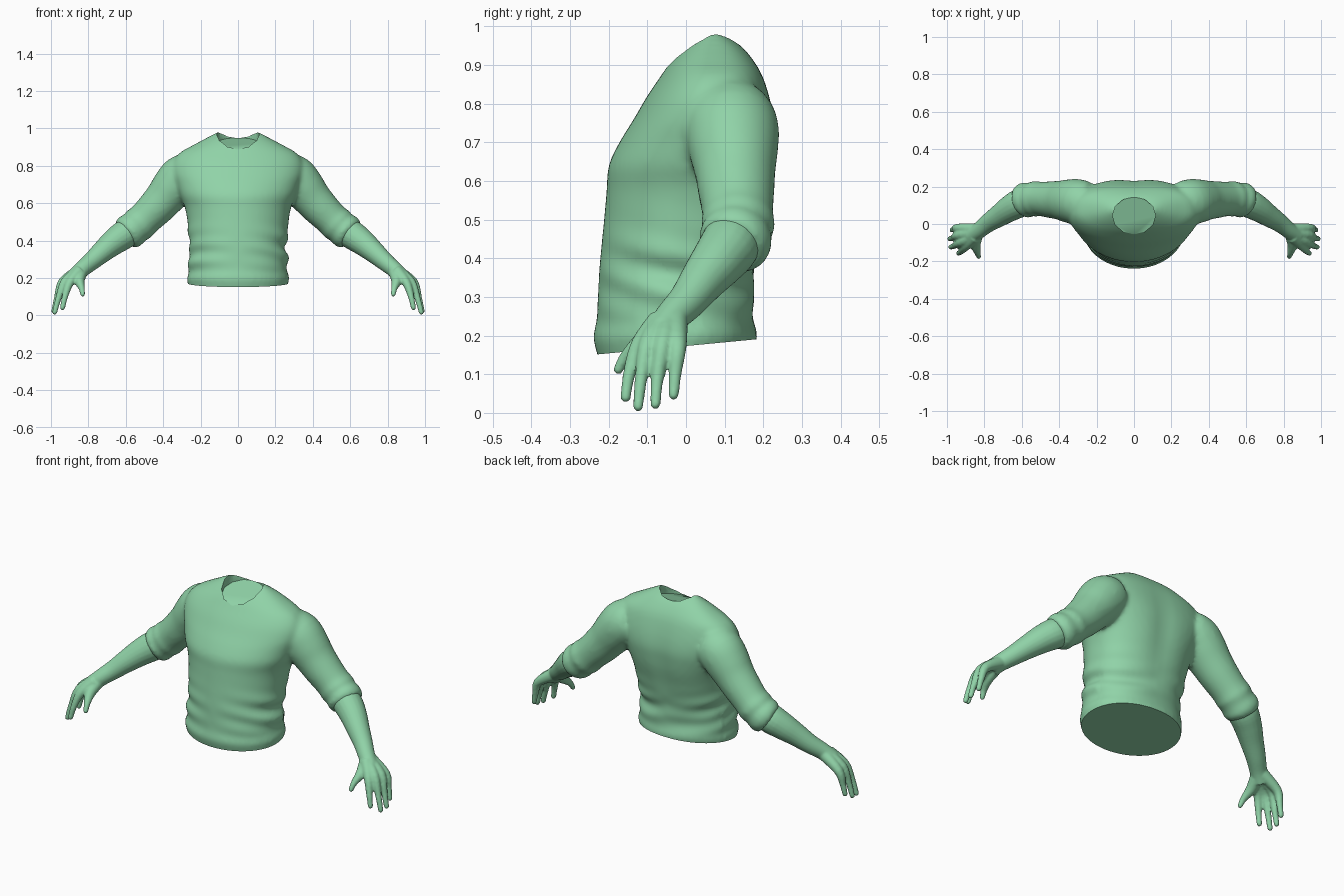
import bpy, bmesh, math
from mathutils import Vector

cube = bpy.data.objects.get("Cube")
if cube:
    bpy.data.objects.remove(cube)

mat = bpy.data.materials.new("soft_green")
mat.use_nodes = True
GREEN = (0.28, 0.65, 0.39, 1)
mat.diffuse_color = GREEN
mat.node_tree.nodes["Principled BSDF"].inputs["Base Color"].default_value = GREEN


def spline(points, steps=4):
    """Smoothly resample a list of equal-length tuples."""
    pts = [Vector(p) for p in points]
    out = []
    for i in range(len(pts) - 1):
        a, b, c, d = pts[max(i - 1, 0)], pts[i], pts[i + 1], pts[min(i + 2, len(pts) - 1)]
        for k in range(steps):
            t = k / steps
            out.append(b + (c - a) * (t / 2) + (a * 2 - b * 5 + c * 4 - d) * (t * t / 2)
                       + (b * 3 - a - c * 3 + d) * (t ** 3 / 2))
    return out + [pts[-1]]


def loft(bm, rings):
    """Skin closed rings of points and cap both ends."""
    loops = [[bm.verts.new(p) for p in ring] for ring in rings]
    for a, b in zip(loops, loops[1:]):
        for i in range(len(a)):
            j = (i + 1) % len(a)
            bm.faces.new((a[i], a[j], b[j], b[i]))
    bm.faces.new(loops[0])
    bm.faces.new(loops[-1])


def tube(bm, points, side, sides=20, round_tip=False):
    """Round limb along (x, y, z, radius) points, flipped by side."""
    path = spline(points)
    if round_tip:
        step = (path[-1] - path[-2]).xyz.normalized()
        end = path[-1]
        for ahead, shrink in ((0.5, 0.85), (0.9, 0.4)):
            path.append(Vector((*(end.xyz + step * end.w * ahead), end.w * shrink)))
    rings = []
    for i, p in enumerate(path):
        way = (path[min(i + 1, len(path) - 1)] - path[max(i - 1, 0)]).xyz.normalized()
        u = way.cross(Vector((0, 1, 0))).normalized()
        v = way.cross(u)
        ring = []
        for k in range(sides):
            a = math.tau * k / sides
            q = p.xyz + (u * math.cos(a) + v * math.sin(a)) * p.w
            ring.append((q.x * side, q.y, q.z))
        rings.append(ring)
    loft(bm, rings)


def make_object(name, bm):
    bmesh.ops.recalc_face_normals(bm, faces=bm.faces)
    mesh = bpy.data.meshes.new(name)
    bm.to_mesh(mesh)
    bm.free()
    obj = bpy.data.objects.new(name, mesh)
    bpy.context.collection.objects.link(obj)
    return obj


def bake(obj):
    """Turn the modifier result into the real mesh."""
    deps = bpy.context.evaluated_depsgraph_get()
    mesh = bpy.data.meshes.new_from_object(obj.evaluated_get(deps))
    obj.modifiers.clear()
    obj.data = mesh


def fuse(obj, voxel, smooth):
    """Weld overlapping shells into one soft skin."""
    mod = obj.modifiers.new("fuse", 'REMESH')
    mod.mode = 'VOXEL'
    mod.voxel_size = voxel
    mod = obj.modifiers.new("soften", 'SMOOTH')
    mod.factor = 0.5
    mod.iterations = smooth
    bake(obj)


def finish(obj):
    obj.data.materials.clear()
    obj.data.materials.append(mat)
    bpy.ops.object.select_all(action='DESELECT')
    obj.select_set(True)
    bpy.context.view_layer.objects.active = obj
    bpy.ops.object.shade_smooth_by_angle(angle=math.radians(40))


# Torso: height, half width, front, back
TORSO = [(.12, .262, -.22, .17), (.17, .268, -.235, .178), (.20, .274, -.24, .184),
         (.24, .262, -.231, .178), (.30, .268, -.228, .172), (.36, .254, -.225, .178),
         (.42, .266, -.22, .19), (.50, .27, -.212, .207), (.58, .285, -.205, .227),
         (.64, .31, -.2, .236), (.70, .33, -.172, .24), (.76, .35, -.135, .232),
         (.82, .345, -.10, .217), (.87, .31, -.066, .2), (.91, .24, -.038, .177),
         (.95, .165, .0, .142), (.985, .10, .05, .09)]
# Limbs: x, y, z, radius
SLEEVE = [(.25, .11, .755, .115), (.30, .118, .735, .122), (.35, .123, .68, .116),
          (.395, .127, .625, .105), (.44, .13, .575, .099), (.50, .134, .515, .092),
          (.53, .134, .487, .096), (.55, .132, .468, .089), (.58, .127, .447, .096),
          (.605, .118, .428, .084)]
FOREARM = [(.52, .13, .49, .065), (.60, .115, .437, .077), (.66, .085, .395, .071),
           (.72, .045, .345, .06), (.78, .005, .292, .05), (.83, -.035, .25, .044),
           (.87, -.062, .212, .043)]
FINGERS = [
    [(.90, -.12, .175), (.925, -.147, .1), (.938, -.156, .04)],
    [(.925, -.098, .18), (.96, -.116, .09), (.98, -.124, .016)],
    [(.938, -.06, .18), (.968, -.074, .09), (.985, -.079, .022)],
    [(.94, -.022, .172), (.962, -.028, .1), (.973, -.032, .046)]]
THUMB = [(.84, -.06, .225, .034), (.848, -.11, .185, .028),
         (.836, -.155, .145, .017), (.83, -.175, .112, .013)]

# Shirt: torso and both sleeves
bm = bmesh.new()
rings = []
for z, rx, front, back in spline(TORSO):
    mid, ry = (front + back) / 2, (back - front) / 2
    ring = []
    for k in range(48):
        c, s = math.cos(math.tau * k / 48), math.sin(math.tau * k / 48)
        power = 2 / (2 + z * 0.8) if s > 0 else 1
        ring.append((rx * math.copysign(abs(c) ** power, c),
                     mid + ry * math.copysign(abs(s) ** power, s), z))
    rings.append(ring)
loft(bm, rings)
for side in (1, -1):
    tube(bm, SLEEVE, side, 28)
shirt = make_object("shirt", bm)
fuse(shirt, 0.012, 6)

# Cloth folds around the waist and down the back
bm = bmesh.new()
bm.from_mesh(shirt.data)
bm.normal_update()
for v in bm.verts:
    x, y, z = v.co
    waist = math.exp(-((z - 0.34) / 0.1) ** 2) * min(abs(x) / 0.25, 1) if abs(x) < 0.32 else 0
    fold = 0.007 * waist * math.sin(z * 62 + y * 14 + x * 6)
    if v.normal.y > 0.3 and abs(x) < 0.3:
        fold -= 0.01 * math.exp(-(x / 0.07) ** 2) * math.exp(-((z - 0.62) / 0.2) ** 2)
        fold += 0.005 * math.sin(z * 45 + x * 16) * math.exp(-((z - 0.3) / 0.09) ** 2)
    v.co += v.normal * fold

# Sloping hem with a flat underside
bmesh.ops.bisect_plane(bm, geom=bm.verts[:] + bm.edges[:] + bm.faces[:],
                       plane_co=(0, 0, 0.173), plane_no=(0, -0.095, 1), clear_inner=True)
bmesh.ops.holes_fill(bm, edges=[e for e in bm.edges if e.is_boundary], sides=0)
bmesh.ops.recalc_face_normals(bm, faces=bm.faces)
bm.to_mesh(shirt.data)
bm.free()

# Neck opening
bm = bmesh.new()
bmesh.ops.create_cone(bm, cap_ends=True, segments=12, radius1=1, radius2=1, depth=1)
for v in bm.verts:
    v.co.x *= 0.115
    v.co.y = v.co.y * 0.1 + 0.045
    v.co.z = 1.2 if v.co.z > 0 else 0.89 + 0.3 * (v.co.y + 0.055)
cutter = make_object("neck_cutter", bm)
cutter.hide_render = True
cut = shirt.modifiers.new("neck", 'BOOLEAN')
cut.operation = 'DIFFERENCE'
cut.solver = 'EXACT'
cut.object = cutter
bake(shirt)
bpy.data.objects.remove(cutter)
finish(shirt)

# Bare forearms with hands
for side, label in ((1, "left"), (-1, "right")):
    bm = bmesh.new()
    tube(bm, FOREARM, side)
    for knuckle, middle, tip in FINGERS:
        tube(bm, [(.85, -.05 + (knuckle[1] + .075) * .4, .235, .034), (*knuckle, .024),
                  (*middle, .0165), (*tip, .0135)], side, 14, True)
    tube(bm, THUMB, side, 14, True)
    arm = make_object(label + "_forearm_and_hand", bm)
    fuse(arm, 0.006, 4)
    finish(arm)
